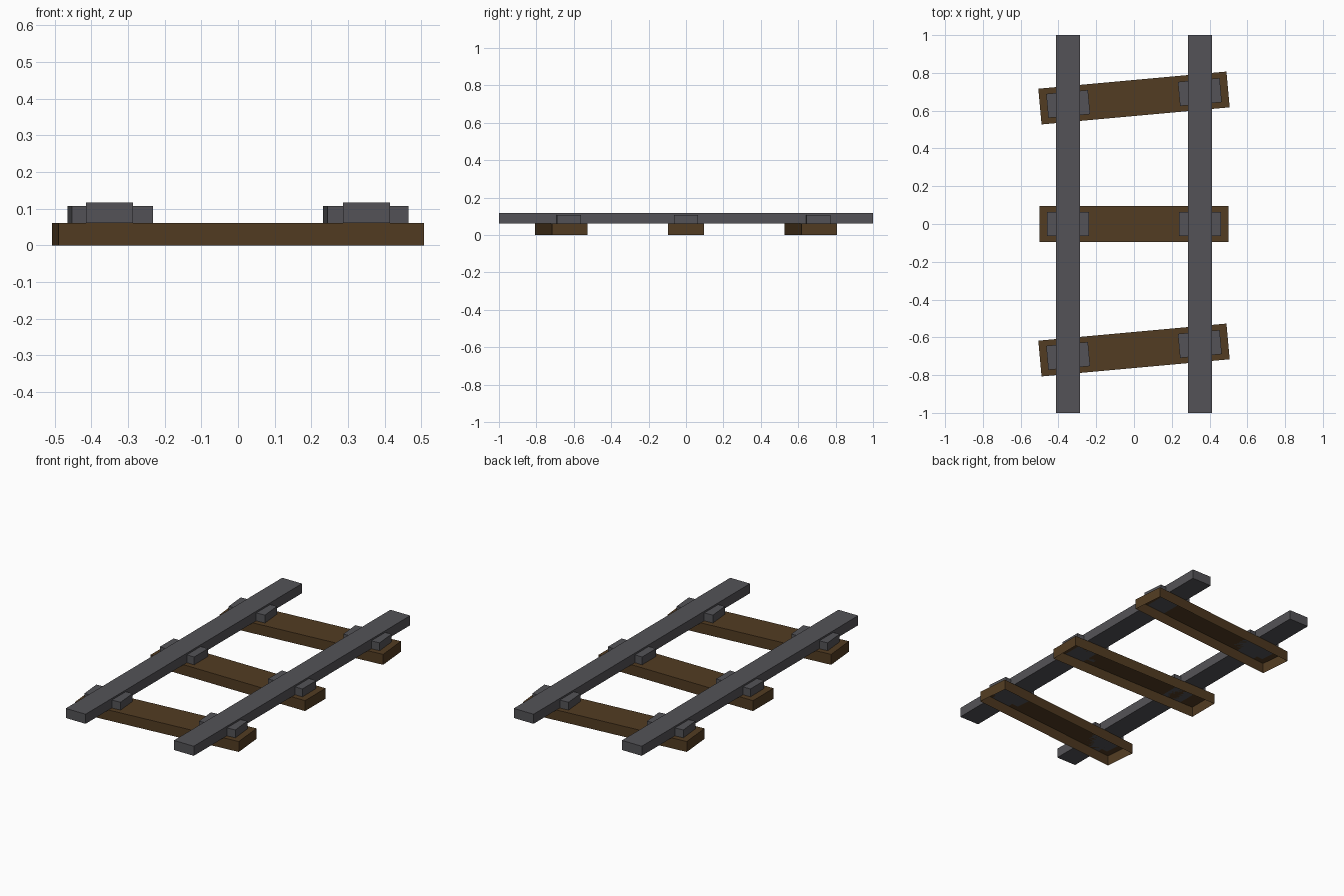
import bpy
import bmesh
import math
from mathutils import Matrix

if "Cube" in bpy.data.objects:
    bpy.data.objects.remove(bpy.data.objects["Cube"])


def material(name, rgb):
    m = bpy.data.materials.new(name)
    m.diffuse_color = (*rgb, 1)
    m.use_nodes = True
    m.node_tree.nodes["Principled BSDF"].inputs["Base Color"].default_value = m.diffuse_color
    return m


WOOD = material("brown_wood", (0.085, 0.045, 0.016))
STEEL = material("grey_steel", (0.088, 0.086, 0.095))


def box(name, size, z0, x, y, angle, mat, open_bottom=False):
    """Box resting on z0, offset along x in a frame turned by angle at (0, y)."""
    bm = bmesh.new()
    bmesh.ops.create_cube(bm, size=1)
    bmesh.ops.scale(bm, vec=size, verts=bm.verts)
    bmesh.ops.translate(bm, vec=(x, 0, size[2] / 2), verts=bm.verts)
    if open_bottom:
        bm.normal_update()
        under = [f for f in bm.faces if f.normal.z < -0.9]
        bmesh.ops.delete(bm, geom=under, context='FACES_ONLY')
    mesh = bpy.data.meshes.new(name)
    bm.to_mesh(mesh)
    bm.free()
    mesh.materials.append(mat)
    ob = bpy.data.objects.new(name, mesh)
    ob.matrix_world = Matrix.Translation((0, y, z0)) @ Matrix.Rotation(angle, 4, 'Z')
    bpy.context.collection.objects.link(ob)
    return ob


SLEEPER_H = 0.061
RAIL_X = 0.35
SIDES = (("left", -1), ("right", 1))

# Wooden sleepers (hollow underneath), the outer two slightly skewed, with rail chairs
for row, y, deg in (("front", -0.667, 5.2), ("middle", 0, 0), ("back", 0.667, 5.2)):
    a = math.radians(deg)
    box(f"{row}_sleeper", (1.0, 0.19, SLEEPER_H), 0, 0, y, a, WOOD, True)
    for side, s in SIDES:
        box(f"{row}_{side}_chair", (0.222, 0.128, 0.046), SLEEPER_H,
            s * RAIL_X, y, a, STEEL)

# Steel rails
for side, s in SIDES:
    box(f"{side}_rail", (0.128, 2.0, 0.056), SLEEPER_H, s * RAIL_X, 0, 0, STEEL)
